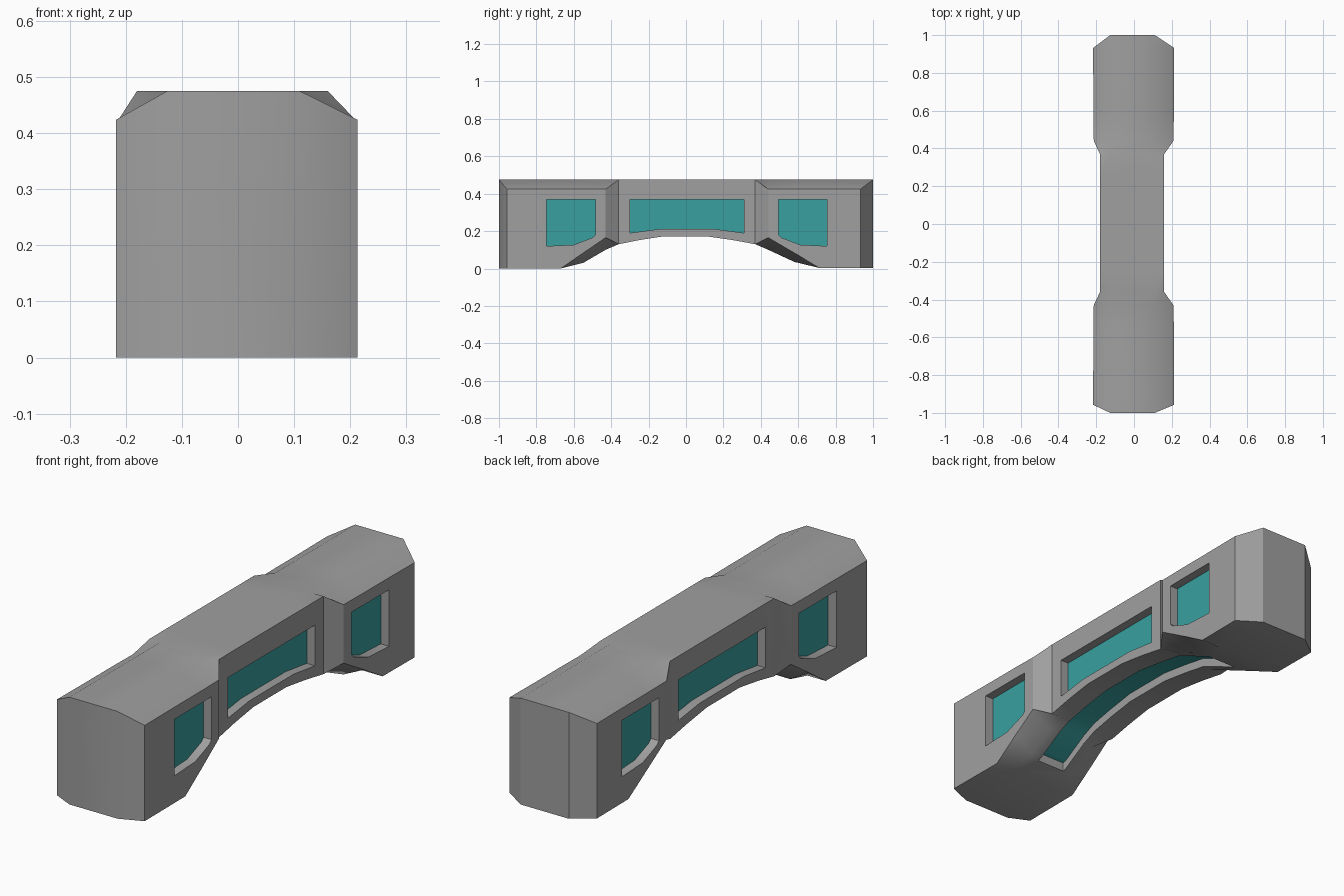
import bpy, bmesh, math

old = bpy.data.objects.get("Cube")
if old:
    bpy.data.objects.remove(old, do_unlink=True)


def material(name, rgb):
    m = bpy.data.materials.new(name)
    m.use_nodes = True
    m.diffuse_color = (*rgb, 1)
    m.node_tree.nodes["Principled BSDF"].inputs["Base Color"].default_value = (*rgb, 1)
    return m


GREY = material("grey_shell", (0.35, 0.35, 0.35))
TEAL = material("teal_panel", (0.04, 0.35, 0.35))


def loft(name, rings):
    """Skin a row of equal rings into a closed solid."""
    bm = bmesh.new()
    rows = [[bm.verts.new(p) for p in ring] for ring in rings]
    for a, b in zip(rows, rows[1:]):
        for i in range(len(a)):
            j = (i + 1) % len(a)
            bm.faces.new((a[i], a[j], b[j], b[i]))
    bm.faces.new(rows[0])
    bm.faces.new(rows[-1])
    bmesh.ops.remove_doubles(bm, verts=bm.verts, dist=0.0005)
    bmesh.ops.recalc_face_normals(bm, faces=bm.faces)
    mesh = bpy.data.meshes.new(name)
    bm.to_mesh(mesh)
    bm.free()
    obj = bpy.data.objects.new(name, mesh)
    bpy.context.collection.objects.link(obj)
    for m in (GREY, TEAL):
        mesh.materials.append(m)
    return obj


TOP, SHOULDER, FLAT = 0.475, 0.424, 0.118
END, WAIST = 0.213, 0.17


def section(y, half, shoulder, edge, bottom, shift=-0.002):
    """Eight-point section: flat top and bottom with sloping shoulders."""
    l, r, fl, fr = shift - half, shift + half, -0.008 - FLAT, -0.008 + FLAT
    pts = [(fl, TOP), (fr, TOP), (r, shoulder), (r, edge),
           (fr, bottom), (fl, bottom), (l, edge), (l, shoulder)]
    return [(x, y, z) for x, z in pts]


# Shell: wide end blocks joined by a narrow arched waist
shell = loft("shell", [
    section(-1, FLAT, TOP, 0, 0, -0.008),
    section(-0.957, END + 0.002, SHOULDER, 0, 0),
    section(-0.67, END, SHOULDER, 0, 0),
    section(-0.55, END, SHOULDER, 0.083, 0.03),
    section(-0.43, END - 0.002, SHOULDER, 0.165, 0.1),
    section(-0.36, WAIST, TOP, 0.13, 0.13, -0.01),
    section(-0.25, WAIST, TOP, 0.152, 0.152, -0.01),
    section(-0.12, WAIST, TOP, 0.172, 0.172, -0.01),
    section(0.11, WAIST, TOP, 0.172, 0.172, -0.01),
    section(0.25, WAIST, TOP, 0.152, 0.152, -0.01),
    section(0.37, WAIST, TOP, 0.13, 0.13, -0.01),
    section(0.44, END - 0.002, SHOULDER, 0.165, 0.1),
    section(0.58, END, SHOULDER, 0.083, 0.035),
    section(0.71, END, SHOULDER, 0.004, 0.004),
    section(0.932, END + 0.002, SHOULDER, 0.004, 0.004),
    section(1, FLAT, TOP, 0.004, 0.004, -0.008),
])


def cut(cutter):
    mod = shell.modifiers.new("pocket", "BOOLEAN")
    mod.operation, mod.solver, mod.object = "DIFFERENCE", "EXACT", cutter
    bpy.context.view_layer.objects.active = shell
    bpy.ops.object.modifier_apply(modifier=mod.name)
    bpy.data.objects.remove(cutter, do_unlink=True)


# Side pockets with teal floors
HEAD = 0.37
end_low = [(0.745, 0.12), (0.6, 0.127), (0.5, 0.165), (0.485, 0.18)]
front_window = [(-0.745, HEAD)] + [(-y, z) for y, z in end_low] + [(-0.485, HEAD)]
back_window = [(0.755, HEAD)] + [(y + 0.01, z) for y, z in end_low] + [(0.495, HEAD)]
middle_window = [(-0.3, HEAD), (-0.3, 0.19), (-0.15, 0.21), (0.16, 0.21),
                 (0.31, 0.19), (0.31, HEAD)]
for side in (-1, 1):
    for outline, wall in ((front_window, side * END - 0.002),
                          (back_window, side * END - 0.002),
                          (middle_window, side * WAIST - 0.01)):
        floor = wall - side * 0.04
        cutter = loft("pocket_cutter", [[(x, y, z) for y, z in outline]
                                        for x in (floor, wall + side * 0.1)])
        for f in cutter.data.polygons:
            if abs(f.normal.x) > 0.9 and abs(f.center.x - floor) < 0.01:
                f.material_index = 1
        cut(cutter)

# Teal strip sunk into the arch underside
arch = [(-0.57, 0.025), (-0.55, 0.03), (-0.43, 0.1), (-0.36, 0.13), (-0.25, 0.152),
        (-0.12, 0.172), (0.11, 0.172), (0.25, 0.152), (0.37, 0.13), (0.44, 0.1),
        (0.58, 0.035)]
cutter = loft("strip_cutter", [[(-0.078, y, z + 0.04), (0.062, y, z + 0.04),
                                (0.062, y, z - 0.06), (-0.078, y, z - 0.06)]
                               for y, z in arch])
for f in cutter.data.polygons:
    if f.normal.z > 0.5:
        f.material_index = 1
cut(cutter)

# Soft shading that keeps the hard creases
bpy.ops.object.select_all(action="DESELECT")
shell.select_set(True)
bpy.context.view_layer.objects.active = shell
bpy.ops.object.shade_smooth_by_angle(angle=math.radians(30))
